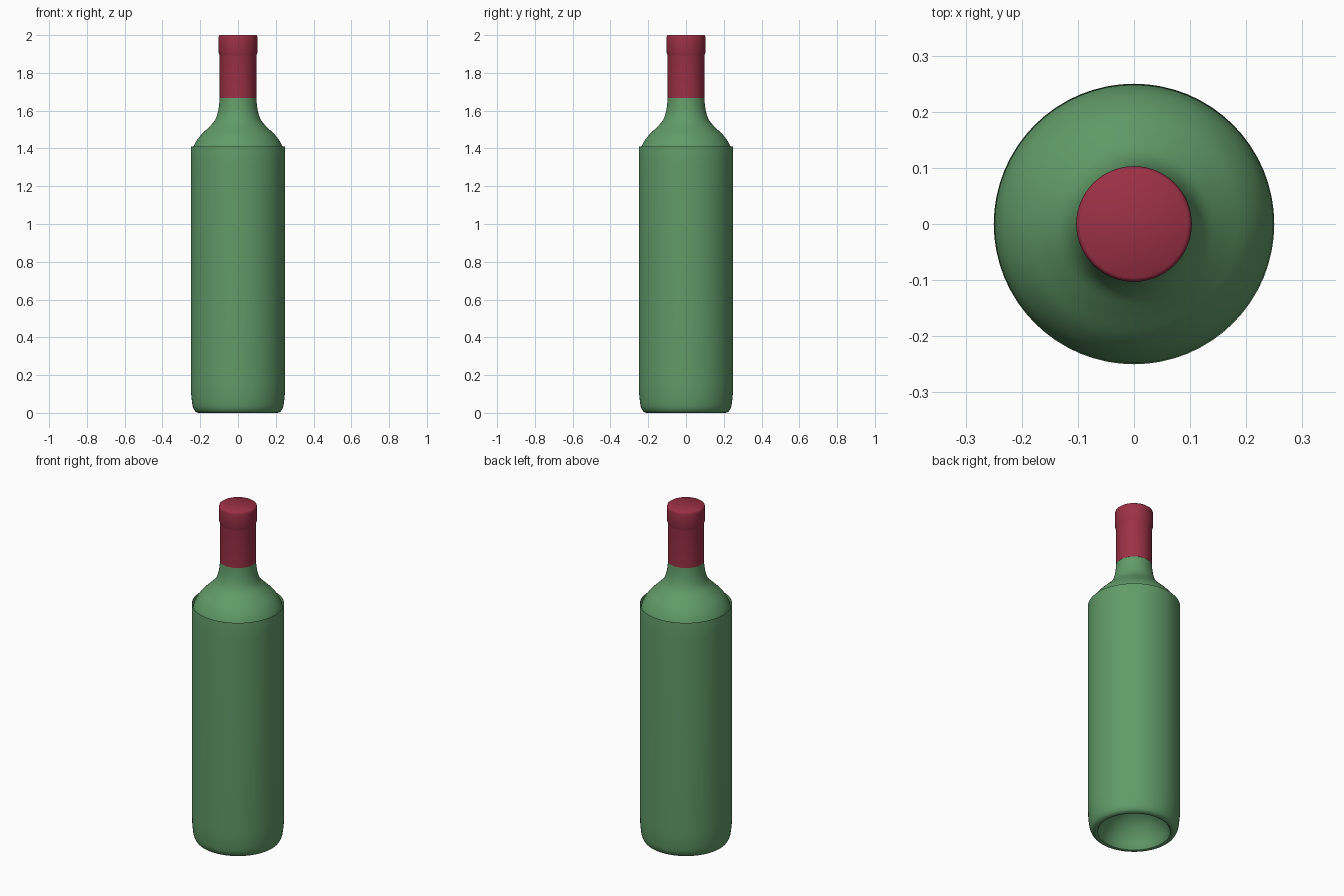
import bpy, bmesh, math
from mathutils import Vector

if "Cube" in bpy.data.objects:
    bpy.data.objects.remove(bpy.data.objects["Cube"])

SEGMENTS = 64


def smooth_path(points, steps=4):
    """Catmull-Rom curve through (radius, height) points."""
    p = [Vector(q) for q in points]
    p = [p[0]] + p + [p[-1]]
    out = []
    for a, b, c, d in zip(p, p[1:], p[2:], p[3:]):
        for i in range(steps):
            t = i / steps
            out.append(0.5 * (2 * b + (c - a) * t + (2 * a - 5 * b + 4 * c - d) * t * t
                              + (3 * b - a - 3 * c + d) * t ** 3))
    return out + [p[-1]]


def lathe(name, profile, color):
    """Spin a (radius, height) profile around the z axis."""
    bm = bmesh.new()
    verts = [bm.verts.new((r, 0, z)) for r, z in profile]
    edges = [bm.edges.new(pair) for pair in zip(verts, verts[1:])]
    bmesh.ops.spin(bm, geom=verts + edges, cent=(0, 0, 0), axis=(0, 0, 1),
                   angle=math.tau, steps=SEGMENTS)
    bmesh.ops.remove_doubles(bm, verts=bm.verts, dist=0.0002)
    bmesh.ops.recalc_face_normals(bm, faces=bm.faces)
    mesh = bpy.data.meshes.new(name)
    bm.to_mesh(mesh)
    bm.free()
    obj = bpy.data.objects.new(name, mesh)
    bpy.context.collection.objects.link(obj)
    mat = bpy.data.materials.new(name + "_colour")
    mat.diffuse_color = color
    mat.use_nodes = True
    mat.node_tree.nodes["Principled BSDF"].inputs["Base Color"].default_value = mat.diffuse_color
    mesh.materials.append(mat)
    bpy.ops.object.select_all(action='DESELECT')
    obj.select_set(True)
    bpy.context.view_layer.objects.active = obj
    bpy.ops.object.shade_smooth_by_angle(angle=math.radians(40))
    return obj


# Glass: domed hollow in the base, rounded heel, straight body, shoulder, neck
punt = smooth_path([(0, 0.17), (0.06, 0.16), (0.12, 0.125), (0.165, 0.07), (0.19, 0.015)])
heel = smooth_path([(0.198, 0.002), (0.21, 0.0), (0.228, 0.01), (0.241, 0.04), (0.248, 0.10)])
shoulder = smooth_path([(0.25, 0.16), (0.25, 1.32), (0.248, 1.36), (0.236, 1.41), (0.206, 1.46),
                        (0.162, 1.505), (0.125, 1.545), (0.107, 1.59), (0.099, 1.64)])
neck = [(0.097, 1.67), (0.096, 1.70), (0, 1.70)]
lathe("bottle_glass", punt + heel + [Vector((0.25, 0.16))] + shoulder[4:] + neck,
      (0.12, 0.33, 0.14, 1))

# Foil capsule: sleeve over the neck with a raised lip and flat top
capsule = [(0.094, 1.665), (0.098, 1.666), (0.097, 1.885), (0.099, 1.897), (0.103, 1.91),
           (0.103, 1.988), (0.101, 1.996), (0.096, 2.0), (0, 2.0)]
lathe("neck_capsule", capsule, (0.33, 0.03, 0.06, 1))
